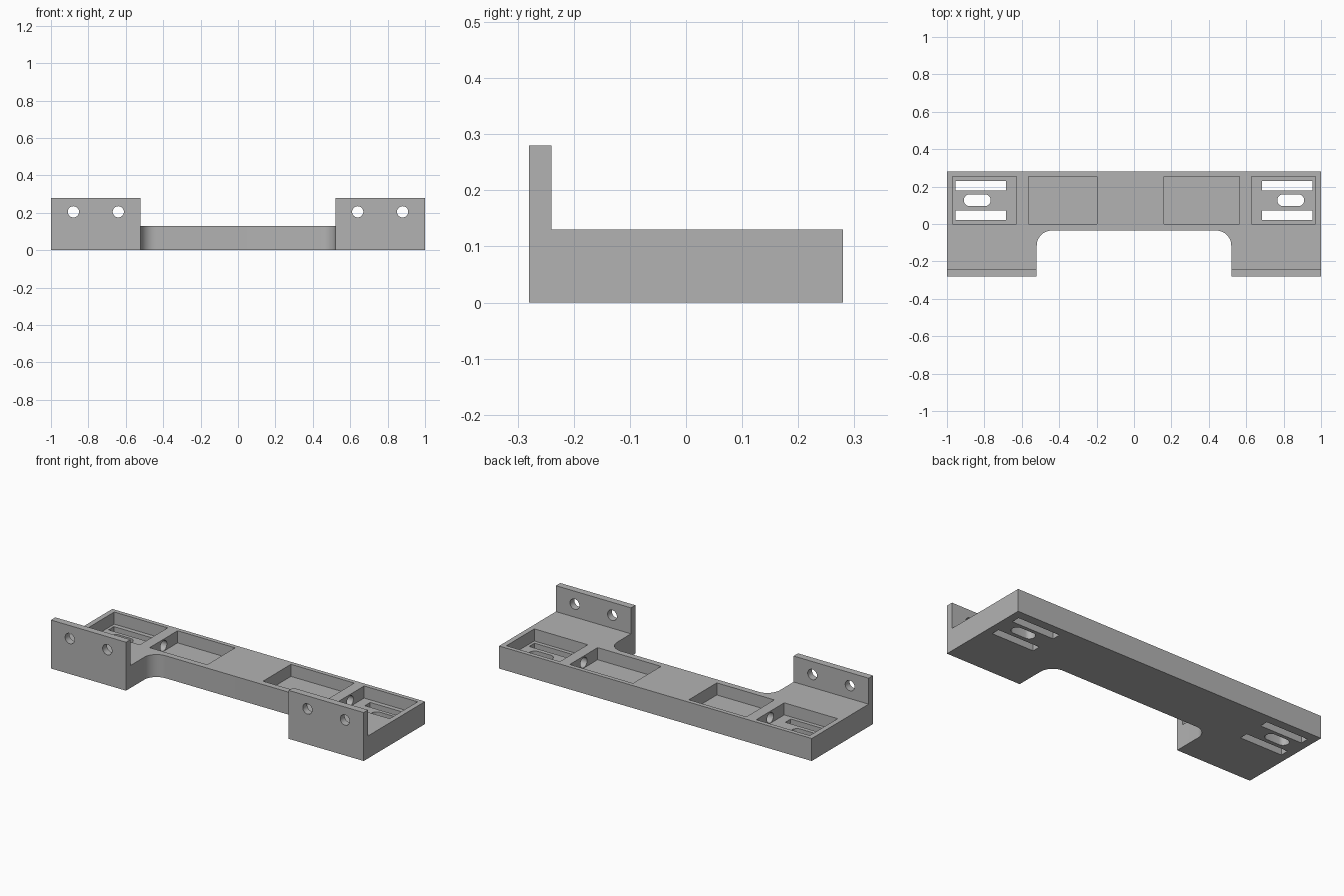
import bpy, bmesh, math
from mathutils import Vector

cube = bpy.data.objects.get("Cube")
if cube:
    bpy.data.objects.remove(cube, do_unlink=True)

grey = bpy.data.materials.new("plain_grey")
grey.use_nodes = True
COLOUR = (0.45, 0.45, 0.45, 1)
grey.diffuse_color = COLOUR
grey.node_tree.nodes["Principled BSDF"].inputs["Base Color"].default_value = COLOUR

TOP, FLOOR = 0.13, 0.06


def prism(name, outline, low, high, axis="z"):
    """Extrude a flat outline along z, y or x."""
    place = {"z": lambda a, b, c: (a, b, c),
             "y": lambda a, b, c: (a, c, b),
             "x": lambda a, b, c: (c, a, b)}[axis]
    bm = bmesh.new()
    face = bm.faces.new([bm.verts.new(place(a, b, low)) for a, b in outline])
    grown = bmesh.ops.extrude_face_region(bm, geom=[face])["geom"]
    bmesh.ops.translate(bm, vec=Vector(place(0, 0, high - low)),
                        verts=[v for v in grown if isinstance(v, bmesh.types.BMVert)])
    bmesh.ops.recalc_face_normals(bm, faces=bm.faces)
    mesh = bpy.data.meshes.new(name)
    bm.to_mesh(mesh)
    bm.free()
    mesh.materials.append(grey)
    obj = bpy.data.objects.new(name, mesh)
    bpy.context.collection.objects.link(obj)
    return obj


def rect(x0, x1, y0, y1):
    return [(x0, y0), (x1, y0), (x1, y1), (x0, y1)]


def arc(cx, cy, r, start, end, n=12):
    angles = [math.radians(start + (end - start) * i / n) for i in range(n + 1)]
    return [(cx + r * math.cos(a), cy + r * math.sin(a)) for a in angles]


def circle(cx, cy, r):
    return arc(cx, cy, r, 0, 360, 32)[:-1]


def combine(target, tool, operation):
    mod = target.modifiers.new(tool.name, "BOOLEAN")
    mod.operation, mod.solver, mod.object = operation, "EXACT", tool
    bpy.context.view_layer.objects.active = target
    bpy.ops.object.modifier_apply(modifier=mod.name)
    bpy.data.objects.remove(tool, do_unlink=True)


# Base plate with a wide front recess that has rounded inner corners
outline = [(-1, 0.28), (-1, -0.28), (-0.52, -0.28)]
outline += arc(-0.44, -0.115, 0.08, 180, 90)
outline += arc(0.44, -0.115, 0.08, 90, 0)
outline += [(0.52, -0.28), (1, -0.28), (1, 0.28)]
bracket = prism("mounting_bracket", outline, 0, TOP)

# Upright flanges and their bolt holes
for s in (-1, 1):
    flange = prism("flange", rect(*sorted((s * 0.52, s)), -0.28, -0.24), 0.05, 0.28)
    combine(bracket, flange, "UNION")
    for x in (0.64, 0.88):
        hole = prism("bolt_hole", circle(s * x, 0.205, 0.03), -0.4, -0.1, "y")
        combine(bracket, hole, "DIFFERENCE")

# Open pockets in the top
for x0, x1 in ((-0.97, -0.628), (-0.565, -0.197), (0.16, 0.565), (0.628, 0.97)):
    pocket = prism("pocket", rect(x0, x1, 0, 0.255), FLOOR, 0.2)
    combine(bracket, pocket, "DIFFERENCE")

for s in (-1, 1):
    # Passage between neighbouring pockets
    passage = prism("passage", circle(0.127, 0.092, 0.03),
                    s * 0.597 - 0.05, s * 0.597 + 0.05, "x")
    combine(bracket, passage, "DIFFERENCE")
    # Strap slots and the rounded slot through the floor
    for y in (0.022, 0.18):
        slot = prism("strap_slot", rect(*sorted((s * 0.685, s * 0.954)), y, y + 0.049), -0.1, 0.1)
        combine(bracket, slot, "DIFFERENCE")
    c = s * 0.838
    oval = arc(c + 0.04, 0.127, 0.032, -90, 90) + arc(c - 0.04, 0.127, 0.032, 90, 270)
    combine(bracket, prism("round_slot", oval, -0.1, 0.1), "DIFFERENCE")

# Smooth curved walls, keep edges sharp
bpy.ops.object.select_all(action="DESELECT")
bracket.select_set(True)
bpy.context.view_layer.objects.active = bracket
bpy.ops.object.shade_smooth_by_angle(angle=math.radians(30))
